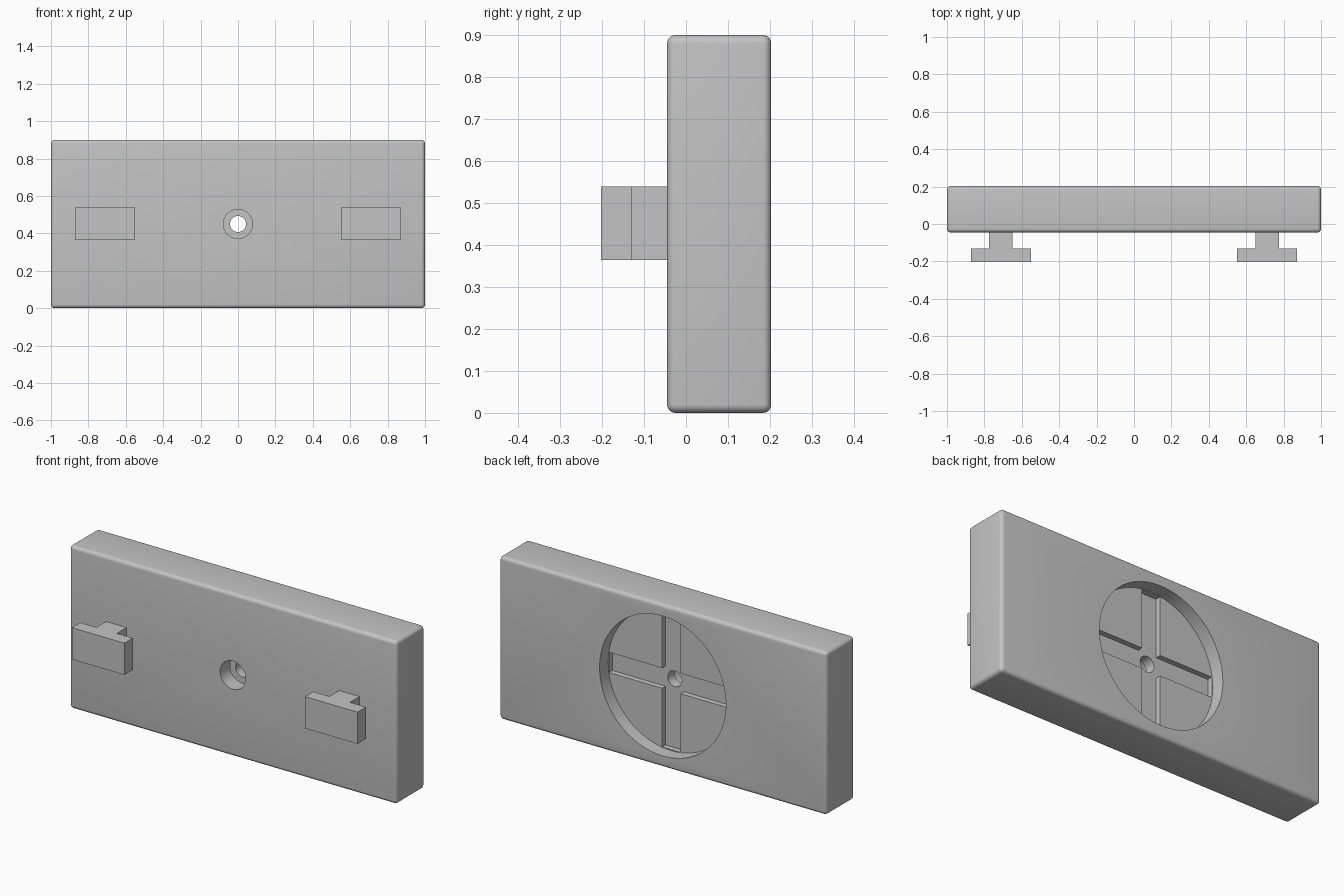
import bpy, bmesh
from math import radians
from mathutils import Matrix, Vector

if "Cube" in bpy.data.objects:
    bpy.data.objects.remove(bpy.data.objects["Cube"], do_unlink=True)

grey = bpy.data.materials.new("plain grey")
grey.use_nodes = True
grey.diffuse_color = (0.55, 0.55, 0.55, 1)
grey.node_tree.nodes["Principled BSDF"].inputs["Base Color"].default_value = grey.diffuse_color

FRONT, BACK, MID = -0.045, 0.203, 0.45


def finish(name, bm):
    bmesh.ops.recalc_face_normals(bm, faces=bm.faces)
    mesh = bpy.data.meshes.new(name)
    bm.to_mesh(mesh)
    bm.free()
    mesh.materials.append(grey)
    ob = bpy.data.objects.new(name, mesh)
    bpy.context.collection.objects.link(ob)
    return ob


def box(name, x, y, z, bevel=0):
    """Box from (low, high) ranges, optionally with rounded edges."""
    bm = bmesh.new()
    lo, hi = Vector((x[0], y[0], z[0])), Vector((x[1], y[1], z[1]))
    size = Matrix.Diagonal((*(hi - lo), 1))
    bmesh.ops.create_cube(bm, size=1, matrix=Matrix.Translation((lo + hi) / 2) @ size)
    if bevel:
        bmesh.ops.bevel(bm, geom=bm.edges[:], offset=bevel, segments=5,
                        profile=0.5, affect='EDGES')
    return finish(name, bm)


def cylinder(name, radius, y, sides):
    """Cylinder along y, centred on the block."""
    bm = bmesh.new()
    place = Matrix.Translation((0, (y[0] + y[1]) / 2, MID)) @ Matrix.Rotation(radians(90), 4, 'X')
    bmesh.ops.create_cone(bm, cap_ends=True, segments=sides, radius1=radius,
                          radius2=radius, depth=y[1] - y[0], matrix=place)
    return finish(name, bm)


def smooth(ob):
    bpy.ops.object.select_all(action='DESELECT')
    ob.select_set(True)
    bpy.context.view_layer.objects.active = ob
    bpy.ops.object.shade_smooth_by_angle(angle=radians(30))


# Rounded block
block = box("block", (-1, 1), (FRONT, BACK), (0, 0.9), bevel=0.02)

# Round back recess, crossed grooves, screw hole and front counterbore
floor, groove = BACK - 0.075, BACK - 0.105
cutters = [
    cylinder("recess_cutter", 0.386, (floor, 0.4), 96),
    box("groove_cutter_across", (-0.38, 0.38), (groove, 0.3), (MID - 0.056, MID + 0.056)),
    box("groove_cutter_upright", (-0.056, 0.056), (groove, 0.35), (MID - 0.38, MID + 0.38)),
    cylinder("hole_cutter", 0.043, (-0.3, 0.45), 48),
    cylinder("counterbore_cutter", 0.078, (-0.2, FRONT + 0.085), 48),
]
bpy.context.view_layer.objects.active = block
for cutter in cutters:
    mod = block.modifiers.new(cutter.name, 'BOOLEAN')
    mod.operation = 'DIFFERENCE'
    mod.solver = 'EXACT'
    mod.object = cutter
    bpy.ops.object.modifier_apply(modifier=mod.name)
    bpy.data.objects.remove(cutter, do_unlink=True)
smooth(block)

# T-shaped hooks: half profile (x offset, y), mirrored and extruded upwards
half = [(0.062, FRONT), (0.062, -0.13), (0.16, -0.13), (0.16, -0.203)]
profile = half + [(-x, y) for x, y in reversed(half)]
for name, cx in (("left_hook", 0.712), ("right_hook", -0.712)):
    bm = bmesh.new()
    face = bm.faces.new([bm.verts.new((cx + x, y, 0.364)) for x, y in profile])
    top = bmesh.ops.extrude_face_region(bm, geom=[face])["geom"]
    bmesh.ops.translate(bm, vec=(0, 0, 0.175),
                        verts=[v for v in top if isinstance(v, bmesh.types.BMVert)])
    finish(name, bm)
